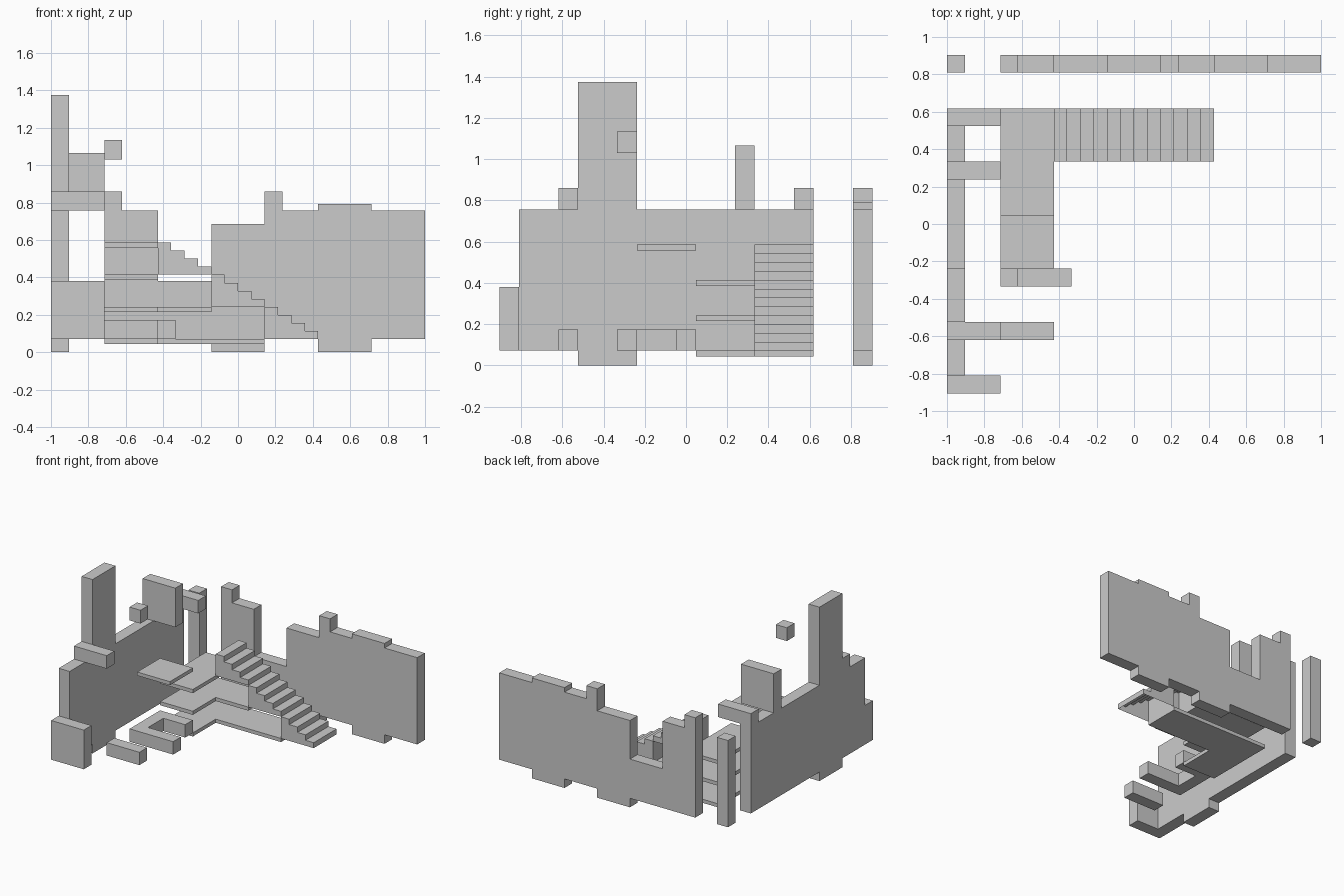
import bpy, bmesh

if "Cube" in bpy.data.objects:
    bpy.data.objects.remove(bpy.data.objects["Cube"])

U = 2 / 21                      # wall module
G = 0.0714                      # ground line
TOP = 0.757                     # wall top
RISE = 0.1714                   # storey height


def gx(n):
    return -1 + n * U


def gy(n):
    return -0.905 + n * U


def prism(name, profile, axis, a, b, open_bottom=False):
    """Extrude an (h, z) profile along 'x' or 'y' from a to b."""
    def pt(h, z, d):
        return (d, h, z) if axis == 'x' else (h, d, z)
    bm = bmesh.new()
    v0 = [bm.verts.new(pt(h, z, a)) for h, z in profile]
    v1 = [bm.verts.new(pt(h, z, b)) for h, z in profile]
    bm.faces.new(v0)
    bm.faces.new(v1)
    n = len(profile)
    for i in range(n):
        j = (i + 1) % n
        bm.faces.new((v0[i], v0[j], v1[j], v1[i]))
    bmesh.ops.recalc_face_normals(bm, faces=bm.faces)
    if open_bottom:
        low = [f for f in bm.faces if f.normal.z < -0.9]
        bmesh.ops.delete(bm, geom=low, context='FACES')
    me = bpy.data.meshes.new(name)
    bm.to_mesh(me)
    bm.free()
    ob = bpy.data.objects.new(name, me)
    bpy.context.collection.objects.link(ob)
    return ob


def box(name, x0, x1, y0, y1, z0, z1):
    return prism(name, [(x0, z0), (x1, z0), (x1, z1), (x0, z1)], 'y', y0, y1)


def wall(name, spans, axis, a, b):
    """Wall outline from (start, end, bottom, top) spans."""
    under = [p for s, e, lo, hi in spans for p in ((s, lo), (e, lo))]
    over = [p for s, e, lo, hi in reversed(spans) for p in ((e, hi), (s, hi))]
    pts = []
    for p in under + over:
        if not pts or p != pts[-1]:
            pts.append(p)
    return prism(name, pts, axis, a, b)


def slab(name, outline, z0, z1):
    """Flat floor plate from an (x, y) outline."""
    ob = prism(name, outline, 'y', z0, z1)
    ob.data.transform(((1, 0, 0, 0), (0, 0, 1, 0), (0, 1, 0, 0), (0, 0, 0, 1)))
    ob.data.flip_normals()
    return ob


import mathutils
_M = mathutils.Matrix(((1, 0, 0, 0), (0, 0, 1, 0), (0, 1, 0, 0), (0, 0, 0, 1)))


def slab(name, outline, z0, z1):
    """Flat floor plate from an (x, y) outline."""
    ob = prism(name, outline, 'y', z0, z1)
    ob.data.transform(_M)
    ob.data.flip_normals()
    return ob


# Back wall with broken top edge and two footings
wall("back_wall", [
    (gx(3), gx(4), G, 0.86), (gx(4), gx(6), G, TOP), (gx(6), gx(9), G, 0.381),
    (gx(9), gx(12), 0, 0.686), (gx(12), gx(13), G, 0.86),
    (gx(13), gx(15), G, TOP), (gx(15), gx(18), 0, 0.793),
    (gx(18), gx(21), G, TOP)], 'y', gy(18), gy(19))
box("corner_post", gx(0), gx(1), gy(18), gy(19), G, TOP)

# Left wall with tall pier and footing
wall("left_wall", [
    (gy(1), gy(4), G, TOP), (gy(4), gy(7), 0, 1.374),
    (gy(7), gy(16), G, TOP)], 'x', gx(0), gx(1))
box("front_wall_stub", gx(0), gx(3), gy(0), gy(1), G, 0.381)

# Beams and partition remains crossing the left wall top
box("front_beam", gx(0), gx(3), gy(3), gy(4), TOP, 0.86)
box("partition", gx(0), gx(3), gy(12), gy(13), TOP, 1.066)
box("rear_beam", gx(0), gx(3), gy(15), gy(16), TOP, 0.86)
box("loose_block", gx(3), gx(4), gy(6), gy(7), 1.03, 1.135)

# Low kerbs at ground level
box("front_kerb", gx(3), gx(6), gy(3), gy(4), G, 0.173)
slab("hearth_kerb", [
    (gx(3), gy(6)), (gx(7), gy(6)), (gx(7), gy(7)), (gx(4), gy(7)),
    (gx(4), gy(9)), (gx(6), gy(9)), (gx(6), gy(10)), (gx(3), gy(10))], G, 0.173)

# Floor plates, each shorter than the one below
for i, end in enumerate((12, 9, 6)):
    z = G + i * RISE
    outline = [(gx(3), gy(10)), (gx(6), gy(10))]
    if end > 6:
        outline += [(gx(6), gy(13)), (gx(end), gy(13))]
    outline += [(gx(end), gy(16)), (gx(3), gy(16))]
    slab(f"floor_{i + 1}", outline, z - 0.0286, z)
z = G + 3 * RISE
box("top_landing", gx(3), gx(6), gy(7), gy(10), z - 0.0286, z)

# Three stair flights of four steps, hollow beneath
for i, start in enumerate((12, 9, 6)):
    base = G + i * RISE
    run, step = 3 * U / 4, RISE / 4
    pts = [(gx(start), base)]
    for k in range(4):
        h = base + RISE - k * step
        pts += [(gx(start) + k * run, h), (gx(start) + (k + 1) * run, h)]
    pts.append((gx(start + 3), base))
    prism(f"stair_flight_{i + 1}", pts, 'y', gy(13), gy(16), open_bottom=True)
